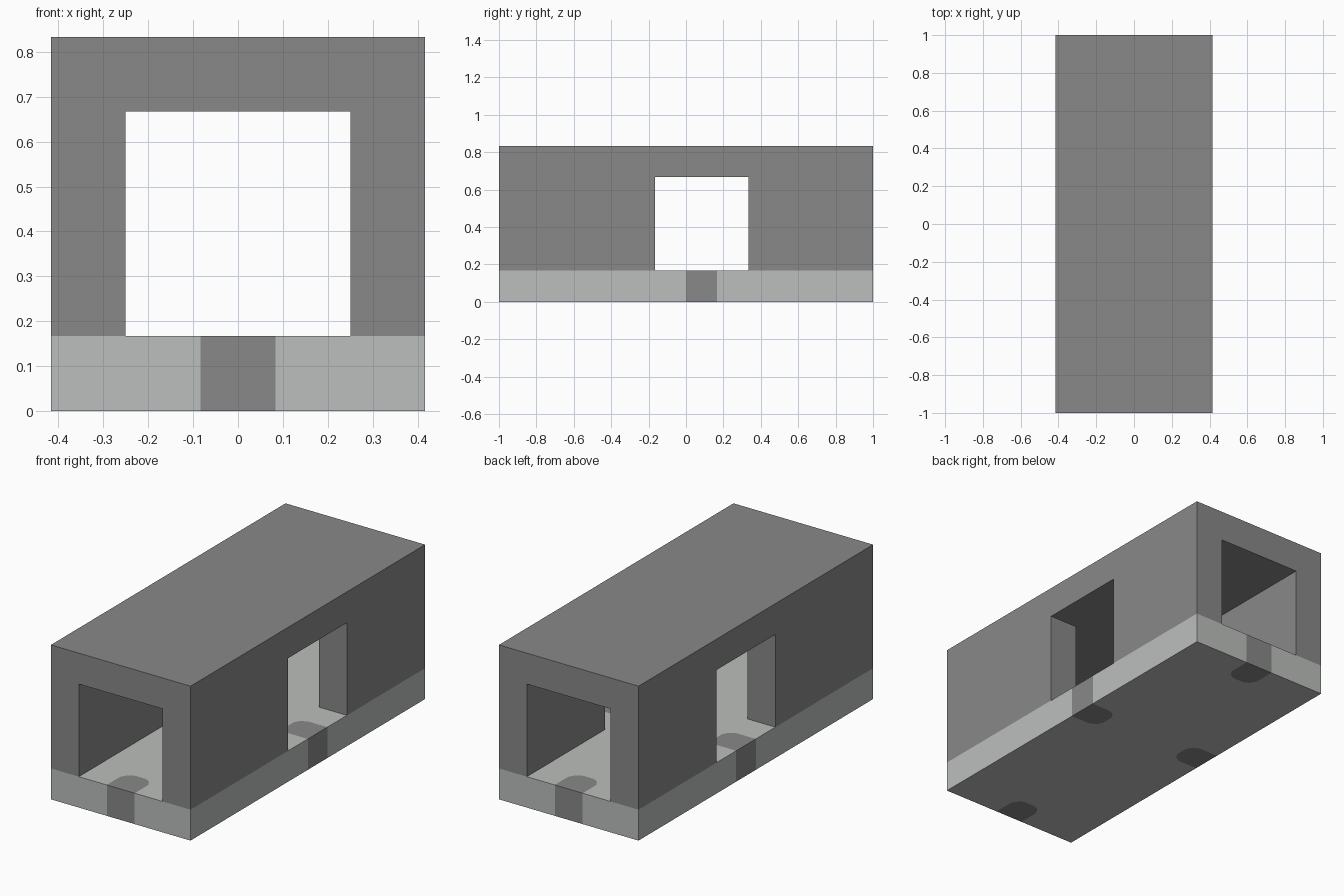
import bpy
import bmesh

U = 1 / 6                       # one block
HX, HY = 2.5 * U, 6 * U         # half width and half length
FLOOR_TOP, ROOF_TOP = U, 5 * U

cube = bpy.data.objects.get("Cube")
if cube:
    bpy.data.objects.remove(cube, do_unlink=True)


def material(name, rgb):
    mat = bpy.data.materials.new(name)
    mat.use_nodes = True
    mat.diffuse_color = (*rgb, 1)
    mat.node_tree.nodes["Principled BSDF"].inputs["Base Color"].default_value = (*rgb, 1)
    return mat


dark = material("dark grey stone", (0.25, 0.25, 0.25))
light = material("light grey stone", (0.5, 0.52, 0.505))


def finish(name, bm, mats):
    bmesh.ops.recalc_face_normals(bm, faces=bm.faces)
    mesh = bpy.data.meshes.new(name)
    bm.to_mesh(mesh)
    bm.free()
    for mat in mats:
        mesh.materials.append(mat)
    obj = bpy.data.objects.new(name, mesh)
    bpy.context.collection.objects.link(obj)
    return obj


def box(name, low, high, mat):
    bm = bmesh.new()
    bmesh.ops.create_cube(bm, size=1)
    for v in bm.verts:
        v.co = [lo if c < 0 else hi for c, lo, hi in zip(v.co, low, high)]
    return finish(name, bm, [mat])


# Floor slab with a rounded dark inlay at each of the four entrances
W = U / 2
INLAY = [(-W, 0), (-W, 0.115), (-0.065, 0.15), (-0.035, U),
         (0.035, U), (0.065, 0.15), (W, 0.115), (W, 0)]
inlays = [
    [(s, -HY + d) for s, d in INLAY],           # front
    [(HX - d, W + s) for s, d in INLAY],        # left
    [(-s, HY - d) for s, d in INLAY],           # back
    [(-HX + d, W - s) for s, d in INLAY],       # right
]
corners = [(HX, -HY), (HX, HY), (-HX, HY), (-HX, -HY)]

bm = bmesh.new()
outline = []
for points, corner in zip(inlays, corners):
    verts = [bm.verts.new((x, y, 0)) for x, y in points]
    bm.faces.new(verts).material_index = 1
    outline += verts + [bm.verts.new((*corner, 0))]
bm.faces.new(outline)
grown = bmesh.ops.extrude_face_region(bm, geom=bm.faces[:], use_keep_orig=True)["geom"]
for v in grown:
    if isinstance(v, bmesh.types.BMVert):
        v.co.z = FLOOR_TOP
# Side faces within an inlay's width share its colour
for f in bm.faces:
    c = f.calc_center_median()
    if abs(c.z - FLOOR_TOP / 2) < 0.01:
        at_end = abs(abs(c.y) - HY) < 0.001 and abs(c.x) < W
        at_side = abs(abs(c.x) - HX) < 0.001 and 0 < c.y < U
        f.material_index = int(at_end or at_side)
finish("floor", bm, [light, dark])

# Walls and roof, hollowed by a lengthwise passage and a cross passage
shell = box("walls_and_roof", (-HX, -HY, FLOOR_TOP), (HX, HY, ROOF_TOP), dark)
passages = [
    box("long_passage_cutter", (-1.5 * U, -2, -1), (1.5 * U, 2, 4 * U), dark),
    box("cross_passage_cutter", (-2, -U, -1), (2, 2 * U, 4 * U), dark),
]
bpy.context.view_layer.objects.active = shell
for cutter in passages:
    cutter.hide_render = True
    mod = shell.modifiers.new("passage", "BOOLEAN")
    mod.operation = "DIFFERENCE"
    mod.solver = "EXACT"
    mod.object = cutter
    bpy.ops.object.modifier_apply(modifier=mod.name)
    bpy.data.objects.remove(cutter, do_unlink=True)

# Drop the hidden wall undersides that rest on the floor
bm = bmesh.new()
bm.from_mesh(shell.data)
hidden = [f for f in bm.faces if f.calc_center_median().z < FLOOR_TOP + 0.001]
bmesh.ops.delete(bm, geom=hidden, context="FACES")
bm.to_mesh(shell.data)
bm.free()
